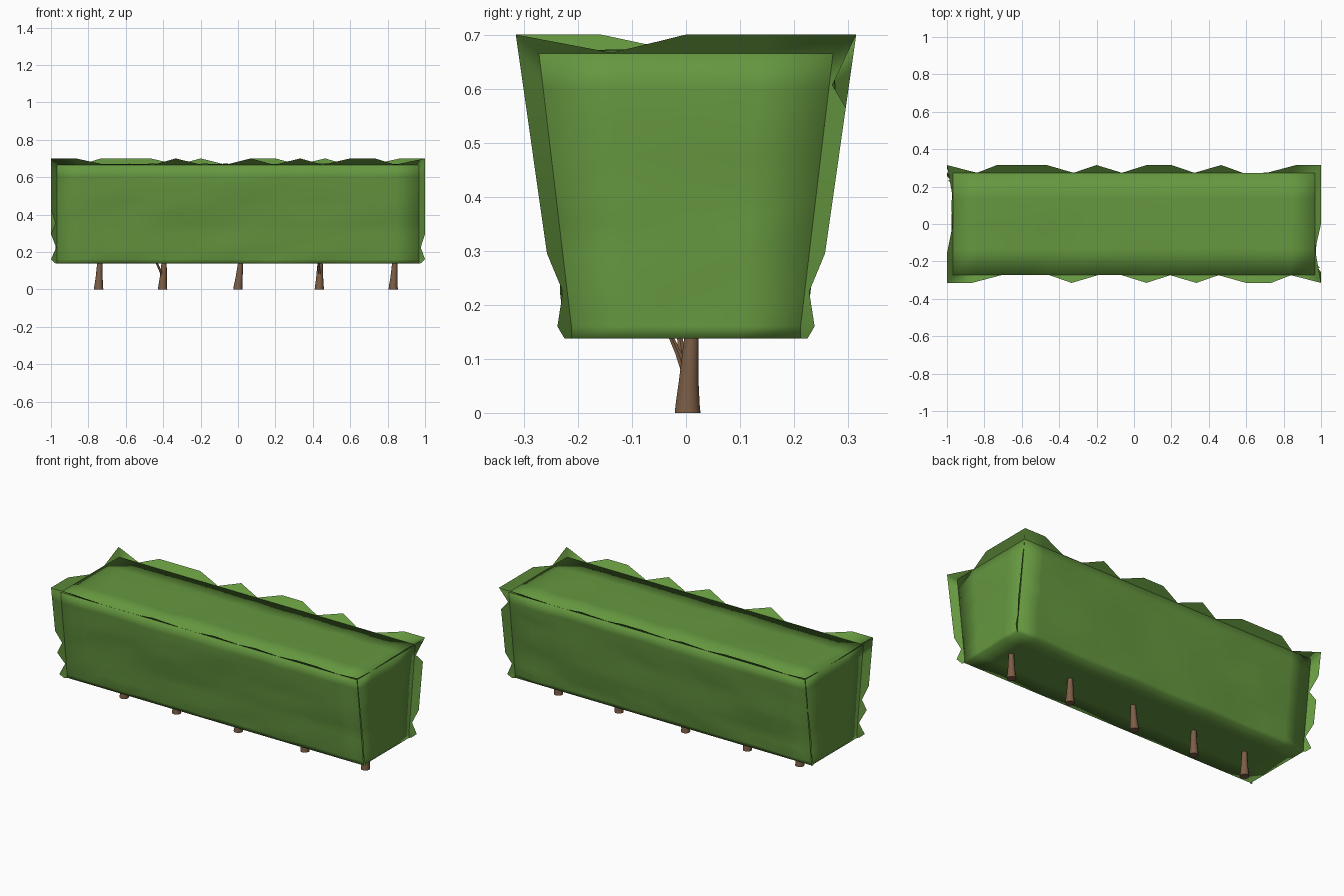
import bpy, bmesh, math, random
from mathutils import Vector

if "Cube" in bpy.data.objects:
    bpy.data.objects.remove(bpy.data.objects["Cube"])

random.seed(11)

def material(name, rgb):
    m = bpy.data.materials.new(name)
    m.diffuse_color = (*rgb, 1)
    m.use_nodes = True
    m.node_tree.nodes["Principled BSDF"].inputs["Base Color"].default_value = m.diffuse_color
    return m

GREEN = material("foliage_green", (0.13, 0.31, 0.05))
BROWN = material("bark_brown", (0.2, 0.11, 0.06))

def finish(bm, name, mat):
    me = bpy.data.meshes.new(name)
    bm.to_mesh(me)
    bm.free()
    me.materials.append(mat)
    ob = bpy.data.objects.new(name, me)
    bpy.context.collection.objects.link(ob)
    for p in me.polygons:
        p.use_smooth = True
    return ob

# Hedge lattice: NX by NY by NZ cells, flaring toward the top
NX, NY, NZ = 15, 4, 9

def core(i, j, k):
    t = max(0, k - 1) / (NZ - 1)
    z = 0.138 if k == 0 else 0.16 + 0.505 * t
    y = 0.212 + 0.06 * t
    return Vector(((2 * i / NX - 1) * 0.967, (2 * j / NY - 1) * y, z))

def outer(i, j, k):
    t = max(0, k - 1) / (NZ - 1)
    z = 0.138 if k == 0 else 0.16 + 0.54 * t
    y = 0.225 if k == 0 else 0.238 + 0.077 * t
    x = 0.975 if k == 0 else 1.0
    return Vector(((2 * i / NX - 1) * x, (2 * j / NY - 1) * y, z))

# Clipped foliage body: closed box with slightly uneven sides
bm = bmesh.new()
grid = {}

def vert(i, j, k):
    if (i, j, k) not in grid:
        p = core(i, j, k)
        if j in (0, NY) and 0 < i < NX and 0 < k < NZ:
            p.y += random.uniform(-0.004, 0.014) * (1 if j else -1)
        if i in (0, NX) and 0 < j < NY and 0 < k < NZ:
            p.x += random.uniform(-0.006, 0.01) * (1 if i else -1)
        if k == NZ and 0 < i < NX and 0 < j < NY:
            p.z += random.uniform(-0.006, 0.008)
        grid[i, j, k] = bm.verts.new(p)
    return grid[i, j, k]

def panel(na, nb, at):
    for a in range(na):
        for b in range(nb):
            bm.faces.new([vert(*at(a + da, b + db)) for da, db in ((0, 0), (1, 0), (1, 1), (0, 1))])

for s in (0, 1):
    panel(NX, NZ, lambda a, b: (a, s * NY, b))
    panel(NY, NZ, lambda a, b: (s * NX, a, b))
    panel(NX, NY, lambda a, b: (a, b, s * NZ))
bmesh.ops.recalc_face_normals(bm, faces=bm.faces)
points = {key: v.co.copy() for key, v in grid.items()}
finish(bm, "hedge_body", GREEN)

# Ragged leaf fringe running along the upright corners and the top rim
bm = bmesh.new()
tips, roots = {}, {}

def fringe_verts(key):
    if key not in tips:
        i, j, k = key
        corner = i in (0, NX) and j in (0, NY)
        if corner and k in (0, NZ):
            e = 1
        elif corner:
            e = 1 if k % 2 else random.choice((0.15, 0.3, 1))
        else:
            e = random.choice((0.04, 0.04, 1, 1))
        target = outer(*key)
        # rim tips only spread across the edge they belong to
        tips[key] = bm.verts.new(points[key].lerp(target, e))
        roots[key] = bm.verts.new(points[key])
    return roots[key], tips[key]

def fringe(keys):
    for a, b in zip(keys, keys[1:]):
        ra, ta = fringe_verts(a)
        rb, tb = fringe_verts(b)
        f = bm.faces.new((ra, rb, tb, ta))
        f.normal_update()
        mid = f.calc_center_median()
        # outer side of each flap looks away from the hedge
        side = Vector((0, mid.y, 0)) if a[0] != b[0] else Vector((mid.x, 0, 0))
        if f.normal.dot(side) < 0:
            f.normal_flip()

for j in (0, NY):
    fringe([(i, j, NZ) for i in range(NX + 1)])
    for i in (0, NX):
        fringe([(i, j, k) for k in range(NZ + 1)])
for i in (0, NX):
    fringe([(i, j, NZ) for j in range(NY + 1)])
finish(bm, "leaf_fringe", GREEN)

# Trunks and side twigs: tapered tubes through a few rings
def tube(name, rings, sides=10):
    bm = bmesh.new()
    loops = []
    for x, y, z, r in rings:
        loops.append([bm.verts.new((x + r * math.cos(2 * math.pi * s / sides),
                                    y + r * math.sin(2 * math.pi * s / sides), z))
                      for s in range(sides)])
    for a, b in zip(loops, loops[1:]):
        for s in range(sides):
            t = (s + 1) % sides
            bm.faces.new((a[s], a[t], b[t], b[s]))
    bm.faces.new(loops[0][::-1])
    bm.faces.new(loops[-1])
    ob = finish(bm, name, BROWN)
    ob.data.set_sharp_from_angle(angle=math.radians(50))

trunks = [(-0.745, 0.006), (-0.403, 0.008), (0.0, 0.014), (0.435, 0.004), (0.83, 0.008)]
for n, (x, lean) in enumerate(trunks, 1):
    tube(f"trunk_{n}", [(x, 0.003, 0, 0.025), (x, 0.003, 0.015, 0.0235),
                        (x + lean * 0.4, 0.005, 0.06, 0.019),
                        (x + lean, 0.01, 0.14, 0.014), (x + lean * 1.4, 0.008, 0.24, 0.009)])

tube("twig_left", [(-0.402, 0.0, 0.07, 0.008), (-0.42, -0.008, 0.11, 0.007),
                   (-0.443, -0.014, 0.16, 0.005)], 6)
tube("twig_right", [(0.437, 0.0, 0.07, 0.008), (0.432, -0.014, 0.11, 0.007),
                    (0.428, -0.036, 0.16, 0.005)], 6)
